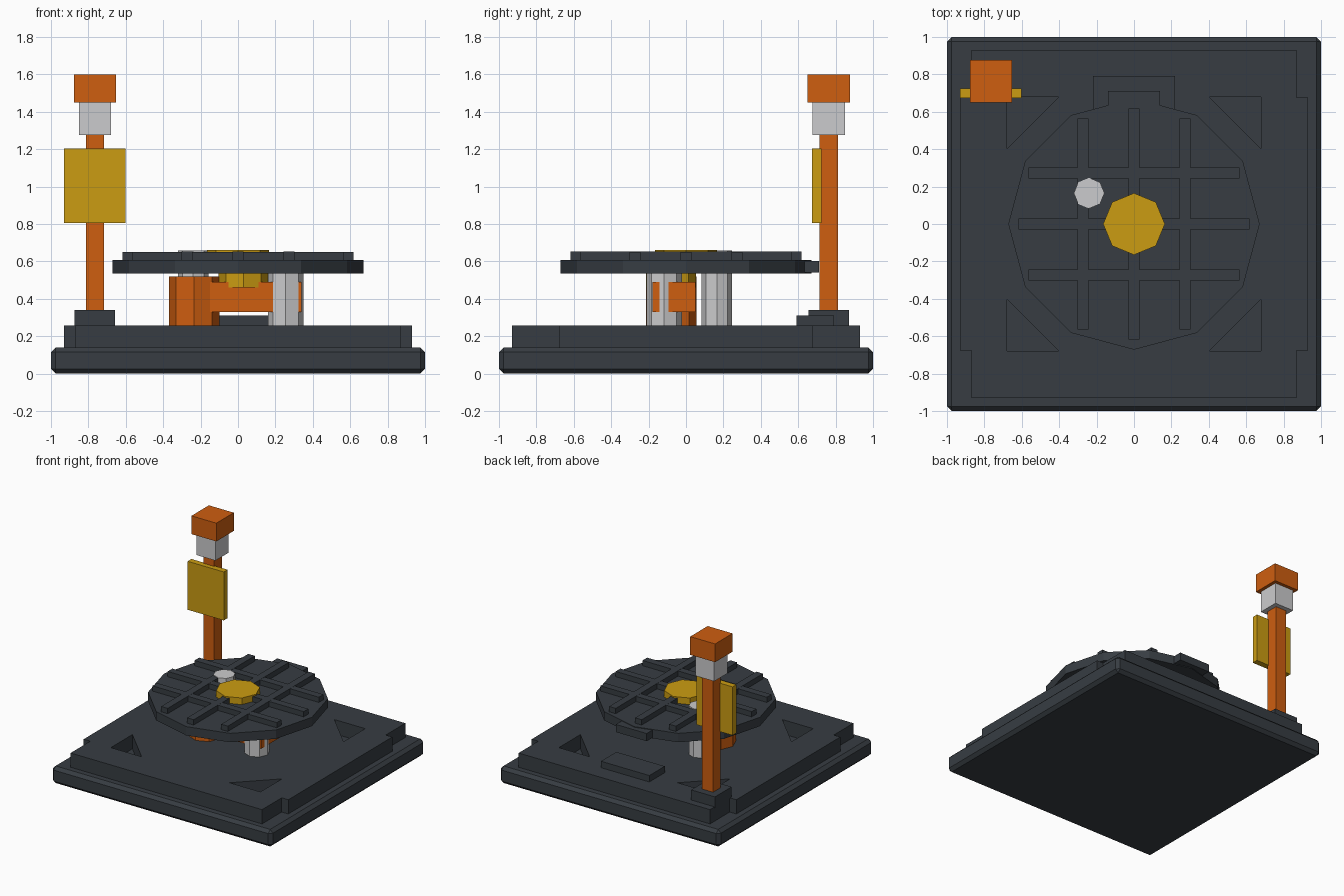
import bpy, bmesh
from math import cos, sin, pi

cube = bpy.data.objects.get("Cube")
if cube:
    bpy.data.objects.remove(cube, do_unlink=True)


def material(name, rgb):
    m = bpy.data.materials.new(name)
    m.use_nodes = True
    m.diffuse_color = (*rgb, 1)
    m.node_tree.nodes["Principled BSDF"].inputs["Base Color"].default_value = (*rgb, 1)
    return m


DARK = material("dark slate", (0.038, 0.046, 0.055))
ORANGE = material("burnt orange", (0.62, 0.112, 0.005))
YELLOW = material("mustard yellow", (0.60, 0.335, 0.006))
GREY = material("light grey", (0.60, 0.60, 0.61))


def prism(name, outline, z0, z1, mat):
    """Extrude a flat counter-clockwise outline from z0 up to z1."""
    bm = bmesh.new()
    low = [bm.verts.new((x, y, z0)) for x, y in outline]
    high = [bm.verts.new((x, y, z1)) for x, y in outline]
    bm.faces.new(low[::-1])
    bm.faces.new(high)
    n = len(low)
    for i in range(n):
        j = (i + 1) % n
        bm.faces.new((low[i], low[j], high[j], high[i]))
    bmesh.ops.recalc_face_normals(bm, faces=bm.faces[:])
    mesh = bpy.data.meshes.new(name)
    bm.to_mesh(mesh)
    bm.free()
    mesh.materials.append(mat)
    obj = bpy.data.objects.new(name, mesh)
    bpy.context.collection.objects.link(obj)
    return obj


def box(name, x0, x1, y0, y1, z0, z1, mat):
    return prism(name, [(x0, y0), (x1, y0), (x1, y1), (x0, y1)], z0, z1, mat)


def column(name, x, y, radius, sides, z0, z1, mat):
    ring = [(x + radius * cos(2 * pi * i / sides), y + radius * sin(2 * pi * i / sides))
            for i in range(sides)]
    return prism(name, ring, z0, z1, mat)


# Chamfered base slab
base = box("base_slab", -1, 1, -1, 1, 0, 0.14, DARK)
bevel = base.modifiers.new("chamfer", 'BEVEL')
bevel.width = 0.025
bevel.segments = 1

# Plinth with notched corners
a, b, c = 0.93, 0.87, 0.675
quarter = [(a, -c), (a, c), (b, c), (b, a)]
outline = quarter + [(-x, y) for x, y in quarter[::-1]][0:3]
outline += [(-a, -c), (-b, -c), (-b, -a), (b, -a), (b, -c)]
plinth = prism("plinth", outline, 0.13, 0.257, DARK)

# Triangular pockets sunk into the plinth corners
for sx in (-1, 1):
    for sy in (-1, 1):
        tri = [(sx * 0.68, sy * 0.68), (sx * 0.4, sy * 0.68), (sx * 0.68, sy * 0.4)]
        cutter = prism("pocket_cutter", tri, 0.1, 0.3, DARK)
        cutter.hide_render = True
        cut = plinth.modifiers.new("pocket", 'BOOLEAN')
        cut.operation = 'DIFFERENCE'
        cut.solver = 'EXACT'
        cut.object = cutter
        bpy.context.view_layer.objects.active = plinth
        bpy.ops.object.modifier_apply(modifier=cut.name)
        bpy.data.objects.remove(cutter, do_unlink=True)

# Raised pad at the back
box("rear_pad", -0.22, 0.22, 0.59, 0.79, 0.25, 0.31, DARK)

# Machinery under the turntable
column("motor_drum", -0.235, -0.08, 0.135, 8, 0.25, 0.52, ORANGE)
column("support_column", 0.255, -0.117, 0.095, 8, 0.25, 0.54, GREY)
column("drive_hub", 0.03, -0.08, 0.133, 8, 0.46, 0.54, YELLOW)
box("cross_beam", -0.2, 0.34, -0.18, 0.05, 0.33, 0.49, ORANGE)
column("tall_pin", -0.24, 0.165, 0.082, 8, 0.25, 0.657, GREY)

# Turntable with its rear tab, rib grid and centre cap
column("turntable", 0, 0, 0.672, 12, 0.535, 0.608, DARK)
box("turntable_tab", -0.14, 0.14, 0.55, 0.71, 0.54, 0.603, DARK)
for offset, reach in ((-0.273, 0.565), (0, 0.618), (0.273, 0.565)):
    w = 0.03
    box("rib_lengthwise", offset - w, offset + w, -reach, reach, 0.6, 0.652, DARK)
    box("rib_crosswise", -reach, reach, offset - w, offset + w, 0.6, 0.651, DARK)
column("centre_cap", 0, 0, 0.165, 8, 0.58, 0.662, YELLOW)

# Signal mast: stacked square blocks on one axis
for name, half, z0, z1, mat in (
        ("mast_foot", 0.108, 0.25, 0.34, DARK),
        ("mast_pole", 0.049, 0.33, 1.28, ORANGE),
        ("mast_collar", 0.086, 1.275, 1.45, GREY),
        ("mast_beacon", 0.113, 1.45, 1.6, ORANGE)):
    x, y = -0.765, 0.763
    box(name, x - half, x + half, y - half, y + half, z0, z1, mat)
box("sign_panel", -0.93, -0.602, 0.675, 0.724, 0.805, 1.203, YELLOW)
